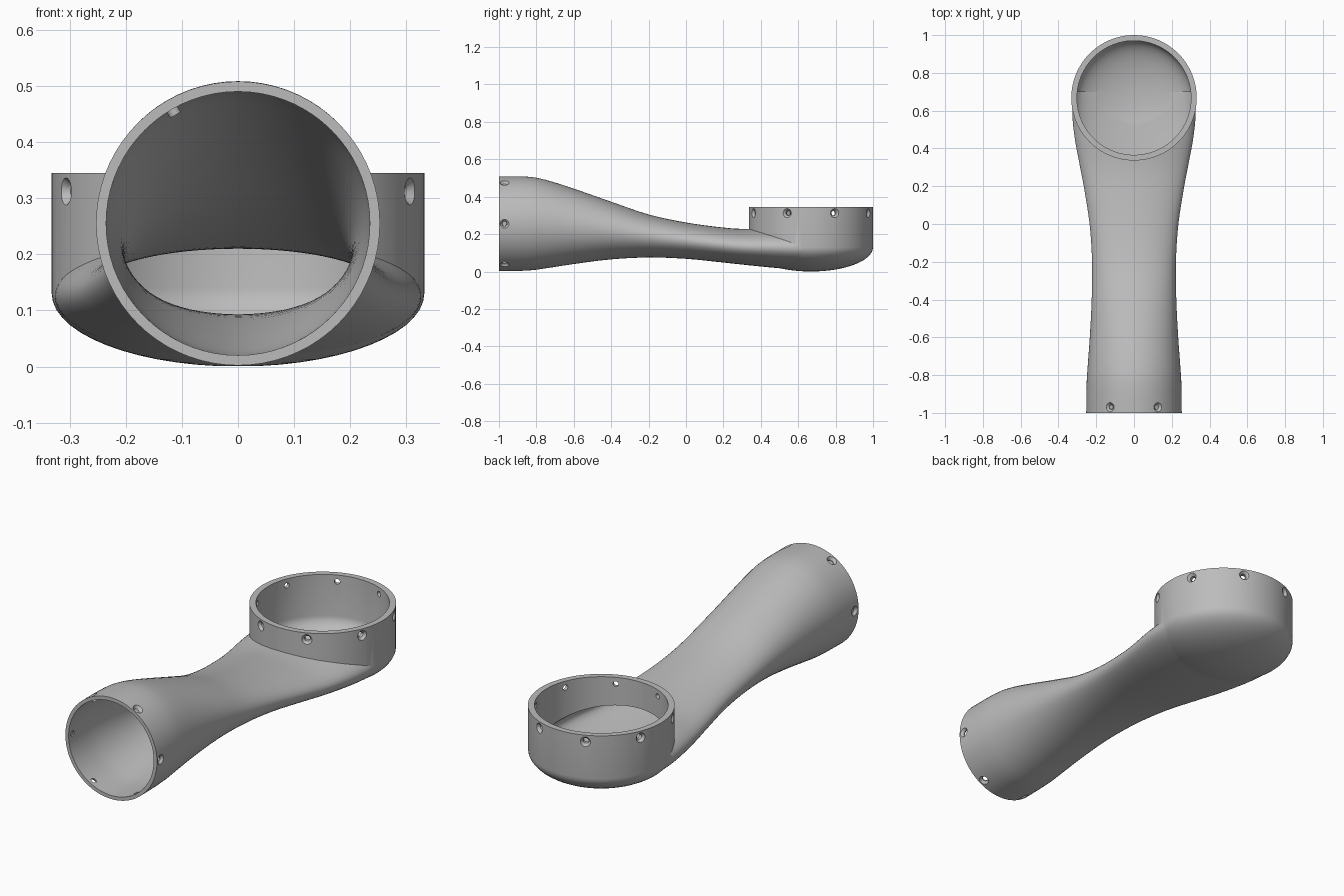
import bpy, bmesh
from math import sin, cos, pi, radians
from mathutils import Matrix, Vector

cube = bpy.data.objects.get("Cube")
if cube:
    bpy.data.objects.remove(cube)

grey = bpy.data.materials.new("plain grey")
grey.use_nodes = True
colour = (0.5, 0.5, 0.5, 1)
grey.diffuse_color = colour
grey.node_tree.nodes["Principled BSDF"].inputs["Base Color"].default_value = colour

CUP_Y, CUP_R, CUP_TOP = 0.668, 0.332, 0.345
TUBE_Z, TUBE_R = 0.255, 0.253


def finish(name, bm):
    bmesh.ops.recalc_face_normals(bm, faces=bm.faces)
    mesh = bpy.data.meshes.new(name)
    bm.to_mesh(mesh)
    bm.free()
    mesh.materials.append(grey)
    ob = bpy.data.objects.new(name, mesh)
    bpy.context.collection.objects.link(ob)
    return ob


def skin(name, rings):
    """Closed solid through a list of equal-length rings."""
    bm = bmesh.new()
    loops = [[bm.verts.new(p) for p in ring] for ring in rings]
    n = len(loops[0])
    for a, b in zip(loops, loops[1:]):
        for i in range(n):
            j = (i + 1) % n
            bm.faces.new((a[i], a[j], b[j], b[i]))
    bm.faces.new(loops[0])
    bm.faces.new(loops[-1])
    return finish(name, bm)


# Duct stations: y, half width, bottom z, top z
stations = [Vector(s) for s in (
    (-1, .253, .002, .508), (-.85, .251, .005, .507), (-.75, .245, .017, .49),
    (-.6, .234, .04, .443), (-.4, .224, .065, .373), (-.2, .222, .075, .305),
    (0, .235, .068, .262), (.2, .266, .048, .235), (.32, .289, .035, .228),
    (.45, .313, .022, .235), (.57, .326, .012, .24), (.7, .326, .008, .24))]


def spline(pts, steps=4):
    out = []
    for i in range(len(pts) - 1):
        p0, p1 = pts[max(i - 1, 0)], pts[i]
        p2, p3 = pts[i + 1], pts[min(i + 2, len(pts) - 1)]
        for k in range(steps):
            t = k / steps
            out.append(p1 + (p2 - p0) * t / 2
                       + (p0 * 2 - p1 * 5 + p2 * 4 - p3) * t * t / 2
                       + (p1 * 3 - p0 - p2 * 3 + p3) * t ** 3 / 2)
    return out + [pts[-1]]


def duct(name, wall, extend=0):
    rings = []
    path = spline(stations)
    if extend:
        path.insert(0, path[0] - Vector((extend, 0, 0, 0)))
    for y, w, lo, hi in path:
        rings.append([((w - wall) * cos(a), y, (lo + hi) / 2 + ((hi - lo) / 2 - wall) * sin(a))
                      for a in (2 * pi * i / 72 for i in range(72))])
    return skin(name, rings)


def cup(name, radius, floor, top, bowl):
    """Upright cylinder with an elliptical bowl for a base."""
    profile = [(radius * sin(a), floor + bowl * (1 - cos(a)))
               for a in (pi / 2 * i / 14 for i in range(1, 15))] + [(radius, top)]
    return skin(name, [[(r * cos(a), CUP_Y + r * sin(a), z)
                        for a in (2 * pi * i / 96 for i in range(96))] for r, z in profile])


def add_cone(bm, centre, direction, r1, r2, depth):
    turn = Vector(direction).to_track_quat('Z', 'Y').to_matrix().to_4x4()
    bmesh.ops.create_cone(bm, cap_ends=True, segments=20, radius1=r1, radius2=r2,
                          depth=depth, matrix=Matrix.Translation(centre) @ turn)


def hole_spots():
    """Centre on the outer wall and outward direction of each screw hole."""
    for i in range(8):
        d = Vector((cos(radians(22.5 + 45 * i)), sin(radians(22.5 + 45 * i)), 0))
        yield Vector((0, CUP_Y, .312)) + d * CUP_R, d
    for i in range(6):
        d = Vector((cos(radians(60 * i)), 0, sin(radians(60 * i))))
        yield Vector((0, -.97, TUBE_Z)) + d * TUBE_R, d


def holes(name, sinks):
    bm = bmesh.new()
    for p, d in hole_spots():
        if sinks:
            add_cone(bm, p, d, .012, .037, .028)
        else:
            add_cone(bm, p, d, .013, .013, .12)
    return finish(name, bm)


# Outer body, then hollow it and drill the countersunk holes
body = duct("curved_duct", 0)
steps = [(cup("cup_outer", CUP_R, 0, CUP_TOP, .13), 'UNION'),
         (duct("duct_bore", .018, .05), 'DIFFERENCE'),
         (cup("cup_bore", .302, .02, .4, .12), 'DIFFERENCE'),
         (holes("screw_holes", False), 'DIFFERENCE'),
         (holes("countersinks", True), 'DIFFERENCE')]
for cutter, operation in steps:
    mod = body.modifiers.new(cutter.name, 'BOOLEAN')
    mod.object, mod.operation, mod.solver = cutter, operation, 'EXACT'
    cutter.hide_render = True

# Bake the modifiers and drop the helper solids
bpy.context.view_layer.update()
baked = bpy.data.meshes.new_from_object(
    body.evaluated_get(bpy.context.evaluated_depsgraph_get()))
body.modifiers.clear()
body.data = baked
for cutter, _ in steps:
    bpy.data.objects.remove(cutter)

# Small locating pin inside the round mouth
bm = bmesh.new()
inward = Vector((-.5, 0, sin(pi / 3)))
add_cone(bm, Vector((0, -.97, TUBE_Z)) + inward * .231, inward, .011, .011, .016)
pin = finish("locating_pin", bm)

for ob in (body, pin):
    bpy.ops.object.select_all(action='DESELECT')
    ob.select_set(True)
    bpy.context.view_layer.objects.active = ob
    bpy.ops.object.shade_smooth_by_angle(angle=radians(32))
